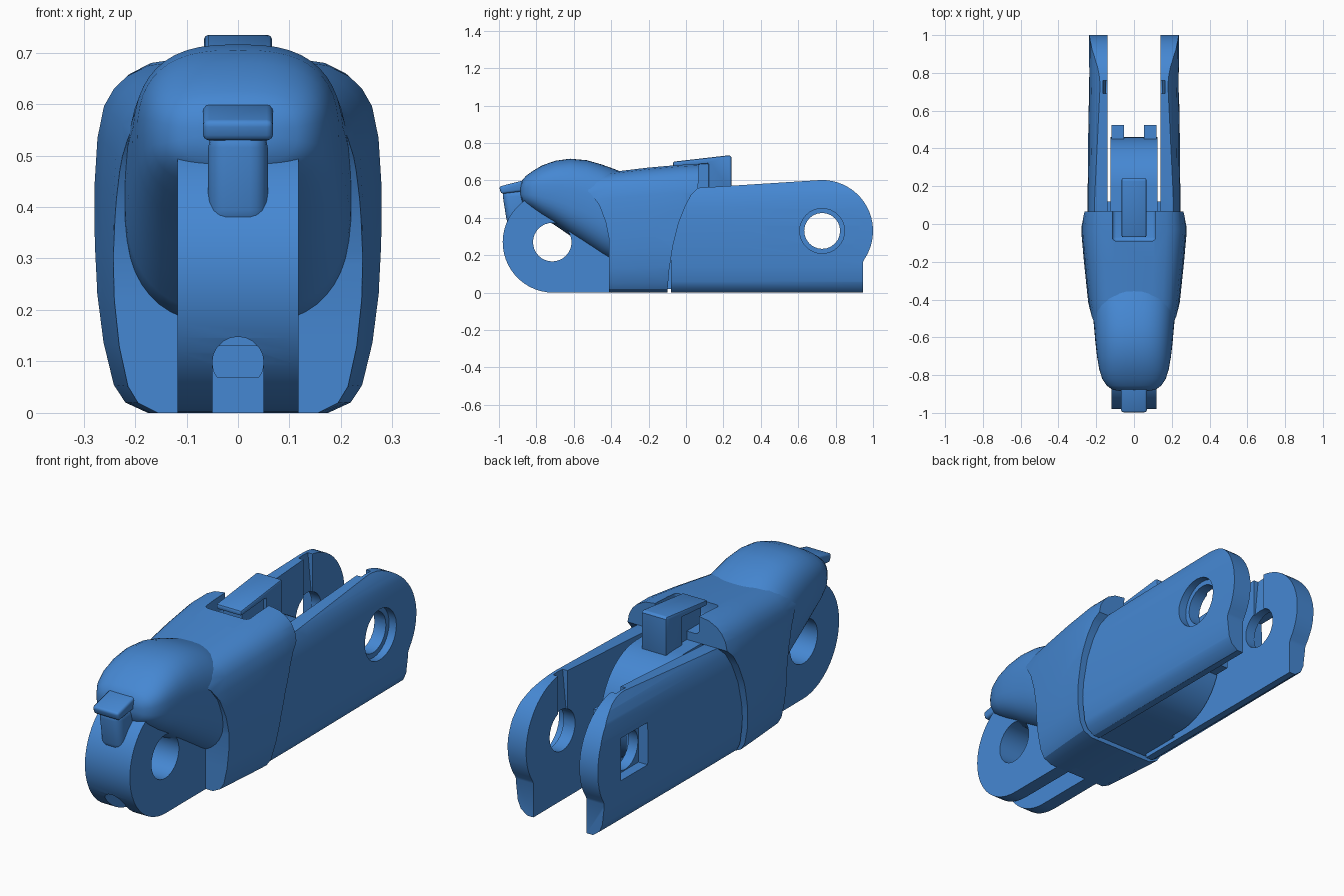
import bpy, bmesh, math

if "Cube" in bpy.data.objects:
    bpy.data.objects.remove(bpy.data.objects["Cube"])

blue = bpy.data.materials.new("blue plastic")
blue.diffuse_color = (0.06, 0.245, 0.65, 1)
blue.use_nodes = True
blue.node_tree.nodes["Principled BSDF"].inputs["Base Color"].default_value = blue.diffuse_color


def make(name, rings):
    """Skin closed rings of points and cap both ends."""
    bm = bmesh.new()
    vs = [[bm.verts.new(p) for p in r] for r in rings]
    n = len(vs[0])
    for a, b in zip(vs, vs[1:]):
        for i in range(n):
            bm.faces.new((a[i], a[(i + 1) % n], b[(i + 1) % n], b[i]))
    bm.faces.new(vs[0])
    bm.faces.new(vs[-1][::-1])
    bmesh.ops.recalc_face_normals(bm, faces=bm.faces)
    me = bpy.data.meshes.new(name)
    bm.to_mesh(me)
    bm.free()
    ob = bpy.data.objects.new(name, me)
    bpy.context.collection.objects.link(ob)
    me.materials.append(blue)
    return ob


def prism(name, pts, x0, x1):
    """Side profile (y, z) pushed out across x."""
    return make(name, [[(x, y, z) for y, z in pts] for x in (x0, x1)])


def box(x0, x1, y0, y1, z0, z1):
    return prism("cutter", [(y0, z0), (y1, z0), (y1, z1), (y0, z1)], x0, x1)


def arc(cy, cz, r, a0=0, a1=360, n=32):
    full = a1 - a0 == 360
    ang = [math.radians(a0 + (a1 - a0) * i / n) for i in range(n if full else n + 1)]
    return [(cy + r * math.cos(a), cz + r * math.sin(a)) for a in ang]


def apply(ob, mod):
    bpy.ops.object.select_all(action='DESELECT')
    bpy.context.view_layer.objects.active = ob
    ob.select_set(True)
    bpy.ops.object.modifier_apply(modifier=mod.name)


def boolean(ob, cutter, op='DIFFERENCE'):
    m = ob.modifiers.new("cut", 'BOOLEAN')
    m.object, m.operation, m.solver = cutter, op, 'EXACT'
    apply(ob, m)
    bpy.data.objects.remove(cutter)


def bevel(ob, w, seg=3):
    m = ob.modifiers.new("round", 'BEVEL')
    m.width, m.segments, m.limit_method = w, seg, 'ANGLE'
    m.angle_limit = math.radians(40)
    apply(ob, m)


def smooth(ob, angle=32):
    bpy.ops.object.select_all(action='DESELECT')
    bpy.context.view_layer.objects.active = ob
    ob.select_set(True)
    bpy.ops.object.shade_smooth_by_angle(angle=math.radians(angle))


# middle sleeve: rounded section lofted along y, trimmed by its side profile
half = [(0.64, 0), (0.80, 0.03), (0.88, 0.08), (0.95, 0.2), (0.99, 0.34), (1, 0.48),
        (0.995, 0.65), (0.975, 0.78), (0.93, 0.87), (0.86, 0.92), (0.77, 0.955),
        (0.62, 0.985), (0.4, 0.998)]
section = half + [(-x, z) for x, z in reversed(half)]
stations = [(-0.58, 0.215, 0.63), (-0.41, 0.243, 0.645), (-0.2, 0.265, 0.67),
            (-0.03, 0.28, 0.685), (0.10, 0.27, 0.692)]
sleeve = make("sleeve", [[(x * w, y, z * h) for x, z in section] for y, w, h in stations])
boolean(sleeve, prism("trim", [
    (-0.34, 0.8), (-0.45, 0.62), (-0.55, 0.56), (-0.51, 0.53), (-0.465, 0.47), (-0.43, 0.38),
    (-0.412, 0.29), (-0.41, -0.1), (-0.1, -0.1), (-0.1, 0), (-0.09, 0.12), (-0.07, 0.25),
    (-0.04, 0.37), (0, 0.47), (0.03, 0.525), (0.065, 0.56), (0.07, 0.8)], -0.5, 0.5), 'INTERSECT')
notch = box(-0.115, 0.115, -0.09, 0.2, 0.6, 0.9)
bevel(notch, 0.02)
boolean(sleeve, notch)
boolean(sleeve, box(-0.05, 0.05, -0.5, -0.3, 0.07, 0.13))
smooth(sleeve)

# front dome: superellipse sections sliding along y
dome_st = [(-0.885, 0.52, 0.57, 0.07), (-0.877, 0.485, 0.60, 0.115), (-0.855, 0.46, 0.625, 0.145),
           (-0.82, 0.438, 0.65, 0.168), (-0.77, 0.403, 0.68, 0.184), (-0.7, 0.36, 0.705, 0.196),
           (-0.62, 0.305, 0.716, 0.205), (-0.53, 0.247, 0.708, 0.213), (-0.45, 0.195, 0.685, 0.22),
           (-0.40, 0.165, 0.667, 0.222), (-0.35, 0.17, 0.648, 0.2), (-0.28, 0.2, 0.62, 0.17)]


def superellipse(y, z0, z1, w, n=48, e=2 / 2.7):
    ring = []
    for i in range(n):
        a = 2 * math.pi * i / n
        c, s = math.cos(a), math.sin(a)
        ring.append((w * math.copysign(abs(c) ** e, c), y,
                     (z0 + z1) / 2 + (z1 - z0) / 2 * math.copysign(abs(s) ** e, s)))
    return ring


dome = make("dome", [superellipse(*s) for s in dome_st])
smooth(dome, 50)

# front hinge lug with cross hole and underside channel
lug = prism("front_lug", [(-0.36, 0)] + [(-0.36, 0.5)] + [(-0.6, 0.5)]
            + arc(-0.71, 0.27, 0.27, 75, 270, 28), -0.118, 0.118)
boolean(lug, prism("cutter", arc(-0.715, 0.27, 0.103), -0.3, 0.3))
boolean(lug, box(-0.05, 0.05, -1.1, -0.41, -0.1, 0.1))
boolean(lug, make("cutter", [[(u, y, v) for u, v in arc(0, 0.098, 0.05, n=20)]
                             for y in (-1.1, -0.38)]))
smooth(lug)

# front catch: stem and overhanging head
stem = prism("catch_stem", [(-0.985, 0.55), (-0.955, 0.36), (-0.85, 0.34), (-0.82, 0.55)],
             -0.058, 0.058)
bevel(stem, 0.035, 4)
smooth(stem)
head = prism("catch_head", [(-1.0, 0.567), (-0.988, 0.528), (-0.85, 0.545), (-0.85, 0.605)],
             -0.068, 0.068)
bevel(head, 0.012)
smooth(head)

# rear fork plates: curved outside, flat inside, with pin holes
fork = [(0.14, 0), (0.175, 0), (0.212, 0.025), (0.228, 0.06), (0.238, 0.14), (0.244, 0.26),
        (0.245, 0.36), (0.24, 0.45), (0.228, 0.52), (0.208, 0.565), (0.18, 0.605), (0.14, 0.61)]
side = ([(-0.08, 0), (0.945, 0), (0.945, 0.16)] + arc(0.728, 0.33, 0.272, -35, 92, 20)
        + [(0.06, 0.56), (-0.08, 0.54)])
for s, label in ((1, "right"), (-1, "left")):
    plate = make(label + "_fork_plate", [[(s * (0.14 + (x - 0.14) * k), y, z) for x, z in fork]
                                         for y, k in ((-0.1, 1.0), (0.2, 1.0), (1.05, 0.92))])
    boolean(plate, prism("trim", side, -0.5, 0.5), 'INTERSECT')
    boolean(plate, prism("cutter", arc(0.728, 0.33, 0.096, n=24), s * 0.05, s * 0.4))
    if s > 0:   # round counterbore
        boolean(plate, prism("cutter", arc(0.728, 0.33, 0.12), 0.2, 0.4))
    else:       # square pocket
        boolean(plate, box(-0.4, -0.19, 0.628, 0.828, 0.23, 0.43))
    # tapered pin guide on the inner face
    boolean(plate, make("cutter", [
        [(s * x, y, z) for x, y in ((0.1, 0.69), (d, 0.69), (d, 0.76), (0.1, 0.76))]
        for z, d in ((0.36, 0.142), (0.65, 0.17))]))
    smooth(plate)
    # prongs on the inner tongue
    x = sorted((s * 0.052, s * 0.12))
    prong = box(x[0], x[1], 0.3, 0.525, 0.2, 0.36)
    prong.name = label + "_prong"

# rounded tongue between the fork plates
tongue = prism("inner_tongue", [(-0.09, 0.02)] + arc(0.19, 0.29, 0.27, -90, 90, 24)
               + [(-0.09, 0.56)], -0.125, 0.125)
smooth(tongue)

# web that closes the gap at the root of the fork
web = box(-0.15, 0.15, -0.15, 0.12, 0.02, 0.5)
web.name = "fork_web"

# top latch: raised slab with a drop-down tail
latch = prism("top_latch", [(-0.07, 0.675), (-0.07, 0.70), (0.235, 0.735), (0.242, 0.725),
                            (0.242, 0.54), (0.12, 0.54), (0.12, 0.69)], -0.066, 0.066)
bevel(latch, 0.008, 2)
smooth(latch)
latch_stem = box(-0.05, 0.05, -0.04, 0.15, 0.55, 0.70)
latch_stem.name = "latch_stem"
